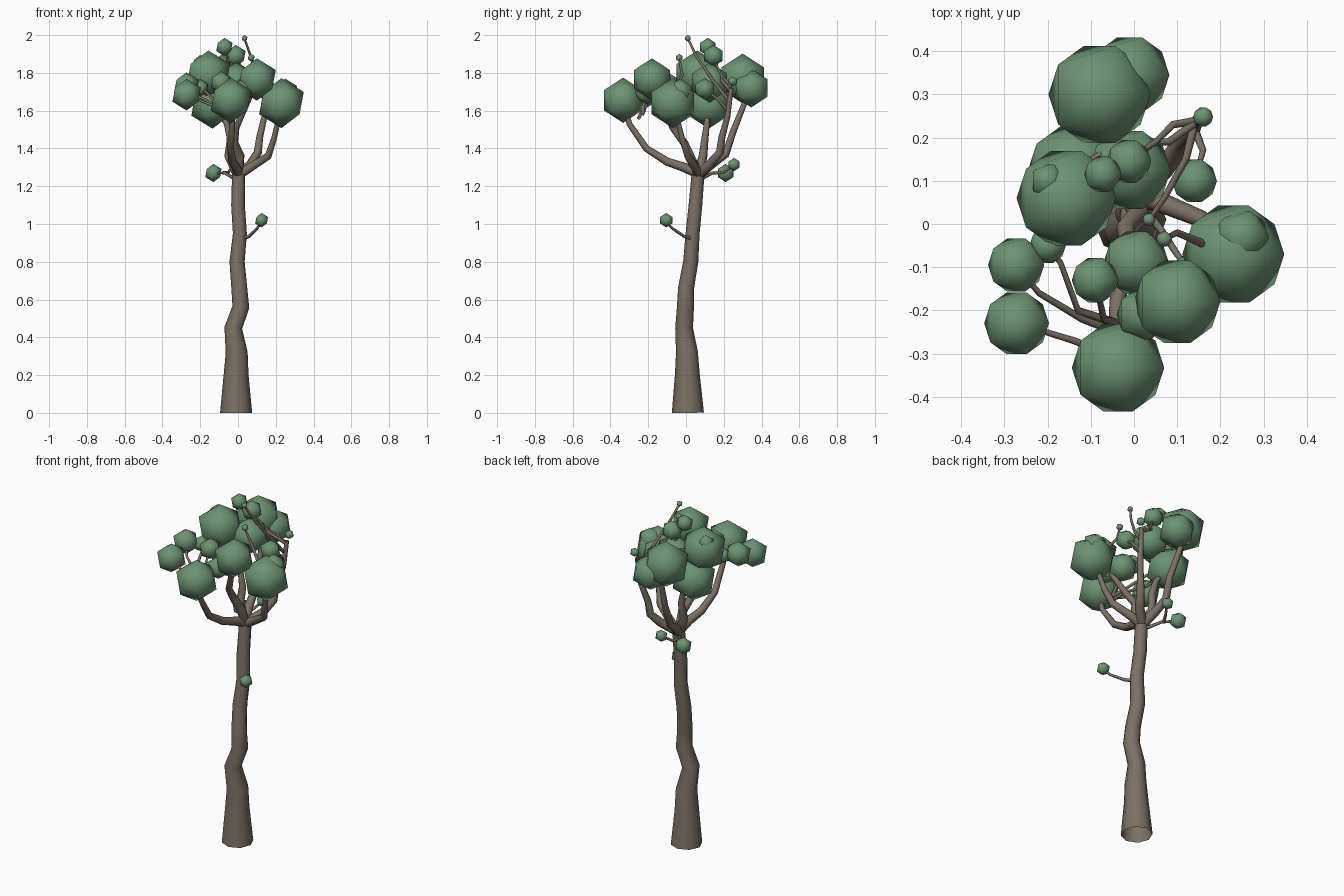
import bpy


def material(name, rgb):
    m = bpy.data.materials.new(name)
    m.diffuse_color = (*rgb, 1)
    return m


BARK = material("bark", (0.20, 0.165, 0.13))
LEAF = material("foliage", (0.15, 0.29, 0.17))


def tube(name, pts, radii, res=1):
    """Tapered tube along a path; radii is a list or (start, end)."""
    n = len(pts)
    if len(radii) != n:
        a, b = radii
        radii = [a + (b - a) * i / (n - 1) for i in range(n)]
    cu = bpy.data.curves.new(name, 'CURVE')
    cu.dimensions = '3D'
    cu.bevel_depth = 1.0
    cu.bevel_resolution = res
    sp = cu.splines.new('POLY')
    sp.points.add(n - 1)
    for p, co, r in zip(sp.points, pts, radii):
        p.co = (*co, 1)
        p.radius = r
    tmp = bpy.data.objects.new(name + "_path", cu)
    bpy.context.collection.objects.link(tmp)
    dg = bpy.context.evaluated_depsgraph_get()
    me = bpy.data.meshes.new_from_object(tmp.evaluated_get(dg))
    bpy.data.objects.remove(tmp)
    me.materials.clear()
    me.materials.append(BARK)
    for f in me.polygons:
        f.use_smooth = True
    ob = bpy.data.objects.new(name, me)
    bpy.context.collection.objects.link(ob)


def puff(x, y, z, r):
    """Low-poly leaf clump; r is the width radius seen from above."""
    bpy.ops.mesh.primitive_ico_sphere_add(subdivisions=1, radius=r / 0.894,
                                          location=(x, y, z))
    ob = bpy.context.object
    ob.name = "leaf_clump"
    ob.data.materials.append(LEAF)
    bpy.ops.object.shade_smooth()


# Trunk
tube("trunk",
     [(-.01, .01, 0), (-.01, .007, .2), (-.007, .005, .32), (-.025, -.01, .45),
      (.015, -.003, .56), (.007, 0, .66), (-.005, .025, .8), (.01, .035, .95),
      (0, .05, 1.1), (.003, .065, 1.28)],
     [.085, .066, .058, .047, .045, .042, .04, .037, .036, .034], 2)

# Main limbs
LIMBS = [
    [(0, .06, 1.27), (-.01, -.01, 1.30), (-.03, -.1, 1.33), (-.04, -.21, 1.40),
     (-.03, -.30, 1.53), (-.037, -.333, 1.66)],
    [(0, .065, 1.26), (.05, .055, 1.29), (.16, .01, 1.36), (.19, -.02, 1.45),
     (.23, -.06, 1.62)],
    [(0, .06, 1.27), (.01, .02, 1.36), (-.02, -.01, 1.43), (-.01, -.07, 1.51),
     (.04, -.12, 1.62), (.1, -.18, 1.76)],
    [(0, .065, 1.26), (-.03, .14, 1.32), (-.045, .21, 1.37), (-.04, .25, 1.49),
     (-.06, .31, 1.64), (-.08, .3, 1.76)],
    [(0, .065, 1.26), (.07, .13, 1.32), (.105, .18, 1.38), (.115, .19, 1.46),
     (.14, .22, 1.57), (.15, .24, 1.72)],
    [(0, .065, 1.26), (-.05, .09, 1.36), (-.04, .1, 1.45), (-.06, .11, 1.53),
     (-.13, .12, 1.64)],
]
for path in LIMBS:
    tube("limb", path, (.028, .012), 2)

# Thin twigs
TWIGS = [
    [(.14, .23, 1.65), (.12, .15, 1.75), (.07, .06, 1.88), (.035, .01, 1.98)],
    [(.14, .22, 1.6), (.16, .17, 1.66), (.14, .1, 1.71)],
    [(.15, .24, 1.7), (.09, .23, 1.74), (.05, .19, 1.78), (-.012, .145, 1.88)],
    [(.15, .24, 1.7), (.08, .19, 1.76), (-.03, .19, 1.8), (-.15, .12, 1.8)],
    [(-.012, .15, 1.8), (-.072, .115, 1.93)],
    [(.17, -.05, 1.7), (.1, -.02, 1.79), (.07, -.035, 1.87)],
    [(-.04, -.31, 1.6), (-.14, -.27, 1.63), (-.27, -.23, 1.68)],
    [(-.04, -.25, 1.56), (-.12, -.22, 1.63), (-.22, -.16, 1.68), (-.27, -.1, 1.73)],
    [(-.04, -.23, 1.58), (-.13, -.2, 1.66), (-.17, -.09, 1.70), (-.2, -.05, 1.72)],
    [(-.04, -.23, 1.58), (-.07, -.22, 1.66), (-.09, -.13, 1.75)],
    [(.02, .04, .92), (.06, -.01, .935), (.1, -.07, .975), (.125, -.105, 1.01)],
    [(0, .065, 1.23), (-.07, .14, 1.27), (-.13, .21, 1.27)],
    [(-.08, .15, 1.27), (-.05, .2, 1.275), (-.02, .25, 1.31)],
]
for path in TWIGS:
    tube("twig", path, (.01, .006))

# Foliage: (x, y, z, width radius)
for p in [
    (-.08, .30, 1.77, .118), (-.157, .06, 1.79, .115), (-.01, .345, 1.72, .092),
    (.23, -.07, 1.64, .118), (.10, -.18, 1.765, .10), (-.037, -.333, 1.655, .107),
    (-.01, .125, 1.75, .095), (-.135, .12, 1.63, .112),
    (-.273, -.095, 1.73, .065), (-.272, -.23, 1.685, .075),
    (.005, -.09, 1.68, .076), (-.09, -.13, 1.75, .054), (.02, -.21, 1.70, .06),
    (-.20, -.05, 1.72, .042), (-.012, .145, 1.89, .052), (-.072, .115, 1.937, .043),
    (.14, .10, 1.715, .052), (.16, .248, 1.755, .023), (.035, .01, 1.983, .015),
    (.07, -.035, 1.88, .018), (.25, -.03, 1.70, .062), (-.20, .10, 1.85, .04),
    (-.13, .21, 1.27, .043), (-.018, .255, 1.315, .031), (.125, -.105, 1.02, .034),
]:
    puff(*p)
